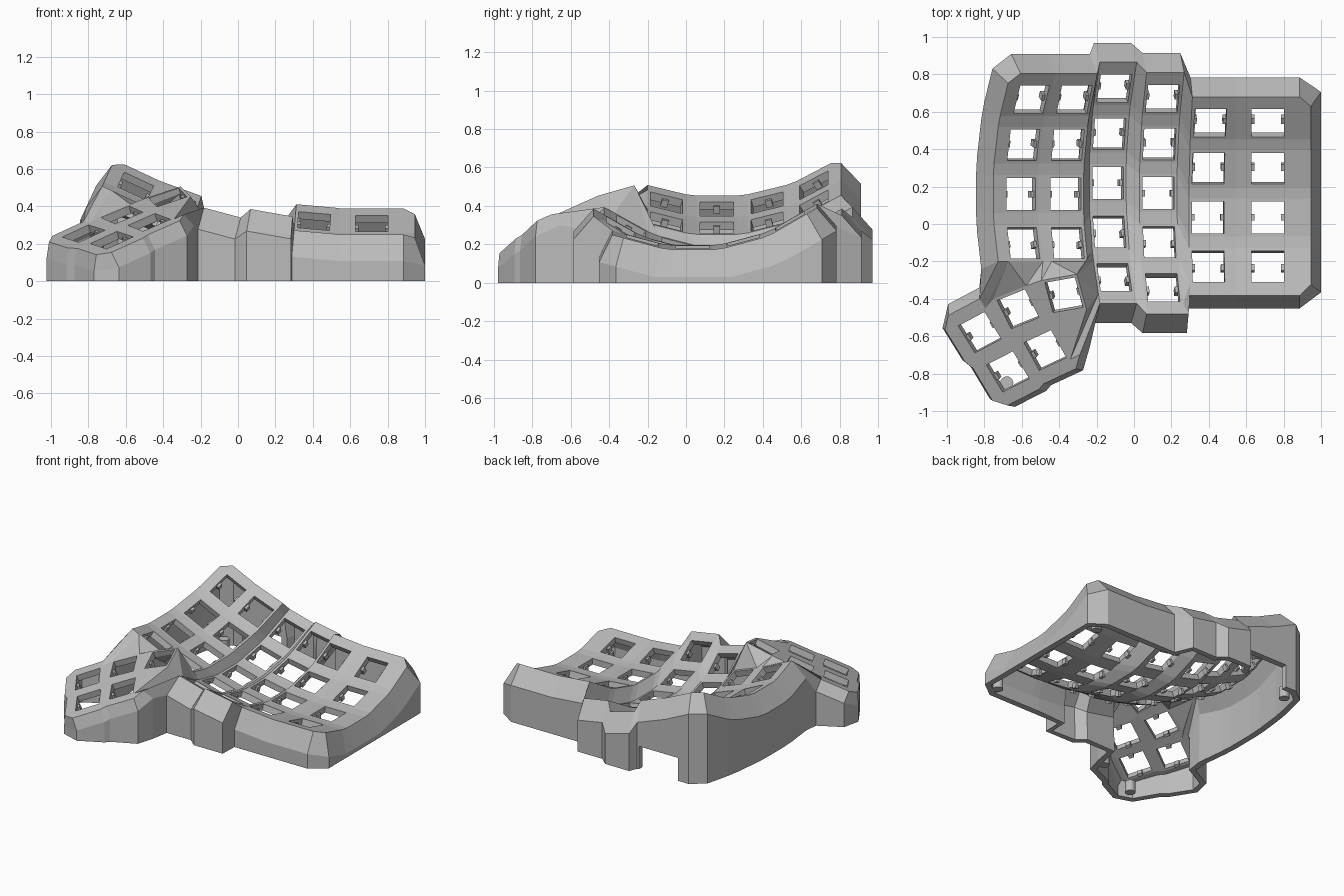
import bpy, bmesh
from math import radians, cos, sin
from mathutils import Matrix, Vector

cube = bpy.data.objects.get("Cube")
if cube:
    bpy.data.objects.remove(cube)

grey = bpy.data.materials.new("matte_grey")
grey.use_nodes = True
grey.diffuse_color = (0.5, 0.5, 0.5, 1)
grey.node_tree.nodes["Principled BSDF"].inputs["Base Color"].default_value = (0.5, 0.5, 0.5, 1)

HALF, HOLE, RADIUS, THICK = 0.102, 0.086, 1.01, 0.045
SIGNS = {"bl": (-1, -1), "br": (1, -1), "tr": (1, 1), "tl": (-1, 1)}


def add_object(name, bm):
    mesh = bpy.data.meshes.new(name)
    bm.to_mesh(mesh)
    bm.free()
    mesh.materials.append(grey)
    obj = bpy.data.objects.new(name, mesh)
    bpy.context.collection.objects.link(obj)
    return obj


# Key placement: curved finger columns (centre of row 2, tilt in degrees)
columns = {
    "A": ((-0.605, 0.16, 0.385), 25), "B": ((-0.365, 0.16, 0.287), 20),
    "C": ((-0.14, 0.22, 0.158), 15), "D": ((0.13, 0.165, 0.155), 10),
    "E": ((0.395, 0.035, 0.187), 5), "F": ((0.715, 0.035, 0.173), 0),
}
keys = {}
for col, (pos, tilt) in columns.items():
    for row in range(5 if col in "CD" else 4):
        keys[f"{col}{row}"] = (Matrix.Translation(pos) @ Matrix.Rotation(radians(tilt), 4, "Y")
                               @ Matrix.Translation((0, 0, RADIUS))
                               @ Matrix.Rotation(radians(15 * (2 - row)), 4, "X")
                               @ Matrix.Translation((0, 0, -RADIUS)))

# Key placement: thumb keys lying on one sloping plane (x, y, turn)
thumbs = [(-0.375, -0.38, 10), (-0.62, -0.455, 22), (-0.825, -0.58, 28),
          (-0.475, -0.675, 25), (-0.675, -0.79, 27)]
normal = Vector((-0.27, -0.36, 1)).normalized()
for i, (x, y, turn) in enumerate(thumbs, 1):
    c, s = cos(radians(turn)), sin(radians(turn))
    ax = Vector((c, s, 0.27 * c + 0.36 * s)).normalized()
    m = Matrix((ax, normal.cross(ax), normal)).transposed().to_4x4()
    m.translation = (x, y, 0.355 + 0.27 * (x + 0.62) + 0.36 * (y + 0.455))
    keys[f"T{i}"] = m

# Key frames: a square ring around each switch hole
bm = bmesh.new()
corner = {}
for name, m in keys.items():
    wide = 0.17 if name[0] == "F" else HALF
    inner = {}
    for code, (sx, sy) in SIGNS.items():
        corner[name + code] = bm.verts.new(m @ Vector((sx * wide, sy * HALF, 0)))
        inner[code] = bm.verts.new(m @ Vector((sx * HOLE, sy * HOLE, 0)))
    codes = list(SIGNS)
    for a, b in zip(codes, codes[1:] + codes[:1]):
        bm.faces.new((corner[name + a], corner[name + b], inner[b], inner[a]))


def web(spec):
    bm.faces.new([corner[w] for w in spec.split()])


# Webs between neighbouring rows and columns
for col in columns:
    nxt = chr(ord(col) + 1)
    for row in range(5):
        k, below, right, diag = f"{col}{row}", f"{col}{row + 1}", f"{nxt}{row}", f"{nxt}{row + 1}"
        if k in keys and below in keys:
            web(f"{k}bl {below}tl {below}tr {k}br")
        if k in keys and right in keys:
            web(f"{k}tr {k}br {right}bl {right}tl")
        if all(n in keys for n in (k, below, right, diag)):
            web(f"{k}br {below}tr {diag}tl {right}bl")

# Webs inside the thumb cluster and across to the finger columns
for spec in (
        "T3tr T3br T2bl T2tl", "T5tr T5br T4bl T4tl", "T3bl T5tl T5tr T3br",
        "T2bl T4tl T4tr T2br", "T3br T5tr T4tl T2bl", "T2tr T2br T1bl T1tl",
        "T2br T4tr T1bl", "T1bl T4tr T1br", "T4tr T4br T1br", "T4br C4bl T1br",
        "A3bl T3tr T2tl", "A3bl T2tl T2tr", "A3bl T2tr A3br", "A3br T2tr T1tl",
        "A3br T1tl B3bl", "B3bl T1tl T1tr", "B3bl T1tr B3br", "B3br T1tr C3bl",
        "C3bl T1tr C4tl", "C4tl T1tr C4bl", "C4bl T1tr T1br",
        "D3br D4tr E3bl", "E3bl D4tr D4br"):
    web(spec)

# Outer wall: path of frame corners with the local outward direction
path = [(f"A{r}{c}", -1, 0) for r in (3, 2, 1, 0) for c in ("bl", "tl")]
path += [(f"{k}0{c}", 0, 1) for k in "ABCDEF" for c in ("tl", "tr")]
path += [(f"F{r}{c}", 1, 0) for r in range(4) for c in ("tr", "br")]
path += [(k, 0, -1) for k in ("F3br", "F3bl", "E3br", "E3bl")]
path += [("D4br", 0.4, -1)] + [(k, 0, -1) for k in ("D4bl", "C4br", "C4bl")]
path += [("T4br", 1, 0)] + [(k, 0, -1) for k in ("T4br", "T4bl", "T5br", "T5bl")]
path += [(k, -1, 0) for k in ("T5bl", "T5tl", "T3bl", "T3tl")]
path += [("T3tl", 0, 1), ("T3tr", 0, 1)]

rings = []
for code, dx, dy in path:
    m = keys[code[:2]]
    base = corner[code]
    out, drop = (0.1, 0.08) if code[0] == "T" else (0.09, 0.155)
    if code[0] == "F" and dx:
        out = 0.115
    turn = m.to_3x3()
    crest = base.co + turn @ Vector((dx * 0.06, dy * 0.06, 0))
    outer = base.co + turn @ Vector((dx * out, dy * out, -drop))
    outer.z = max(outer.z, 0.03)
    rings.append([base] + [bm.verts.new(p) for p in (crest, outer, (outer.x, outer.y, 0))])
for a, b in zip(rings, rings[1:] + rings[:1]):
    for i in range(3):
        loop = [a[i], a[i + 1], b[i + 1], b[i]]
        bm.faces.new(list(dict.fromkeys(loop)))

# Cable opening in the back wall
LEFT, RIGHT, TOP = -0.57, -0.25, 0.17
for co, no in (((LEFT, 0, 0), (1, 0, 0)), ((RIGHT, 0, 0), (1, 0, 0)), ((0, 0, TOP), (0, 0, 1))):
    faces = [f for f in bm.faces if f.calc_center_median().y > 0.85
             and min(v.co.z for v in f.verts) < TOP - 0.01]
    geom = set(faces) | {e for f in faces for e in f.edges} | {v for f in faces for v in f.verts}
    bmesh.ops.bisect_plane(bm, geom=list(geom), plane_co=co, plane_no=no)
gone = []
for f in bm.faces:
    c = f.calc_center_median()
    if c.y > 0.85 and LEFT < c.x < RIGHT and c.z < TOP:
        gone.append(f)
bmesh.ops.delete(bm, geom=gone, context="FACES")

# Face everything outward, then thicken the shell inward
bmesh.ops.recalc_face_normals(bm, faces=bm.faces)
bm.normal_update()
if sum(f.normal.z * f.calc_area() for f in bm.faces) < 0:
    bmesh.ops.reverse_faces(bm, faces=bm.faces)
case = add_object("keyboard_case", bm)
shell = case.modifiers.new("shell", "SOLIDIFY")
shell.thickness = THICK
shell.offset = -1

# Switch clips on the left and right of every hole
bm = bmesh.new()
for m in keys.values():
    for side in (-1, 1):
        place = m @ Matrix.Translation((side * (HOLE - 0.004), 0, -0.04))
        bmesh.ops.create_cube(bm, size=1, matrix=place @ Matrix.Diagonal((0.024, 0.035, 0.04, 1)))
add_object("switch_clips", bm)

# Screw posts standing inside the wall
bm = bmesh.new()
for x, y in ((0.89, 0.67), (0.89, -0.36), (-0.66, 0.78), (-0.68, -0.85), (-0.31, -0.68)):
    bmesh.ops.create_cone(bm, cap_ends=True, segments=20, radius1=0.035, radius2=0.035,
                          depth=0.08, matrix=Matrix.Translation((x, y, 0.04)))
add_object("screw_posts", bm)
